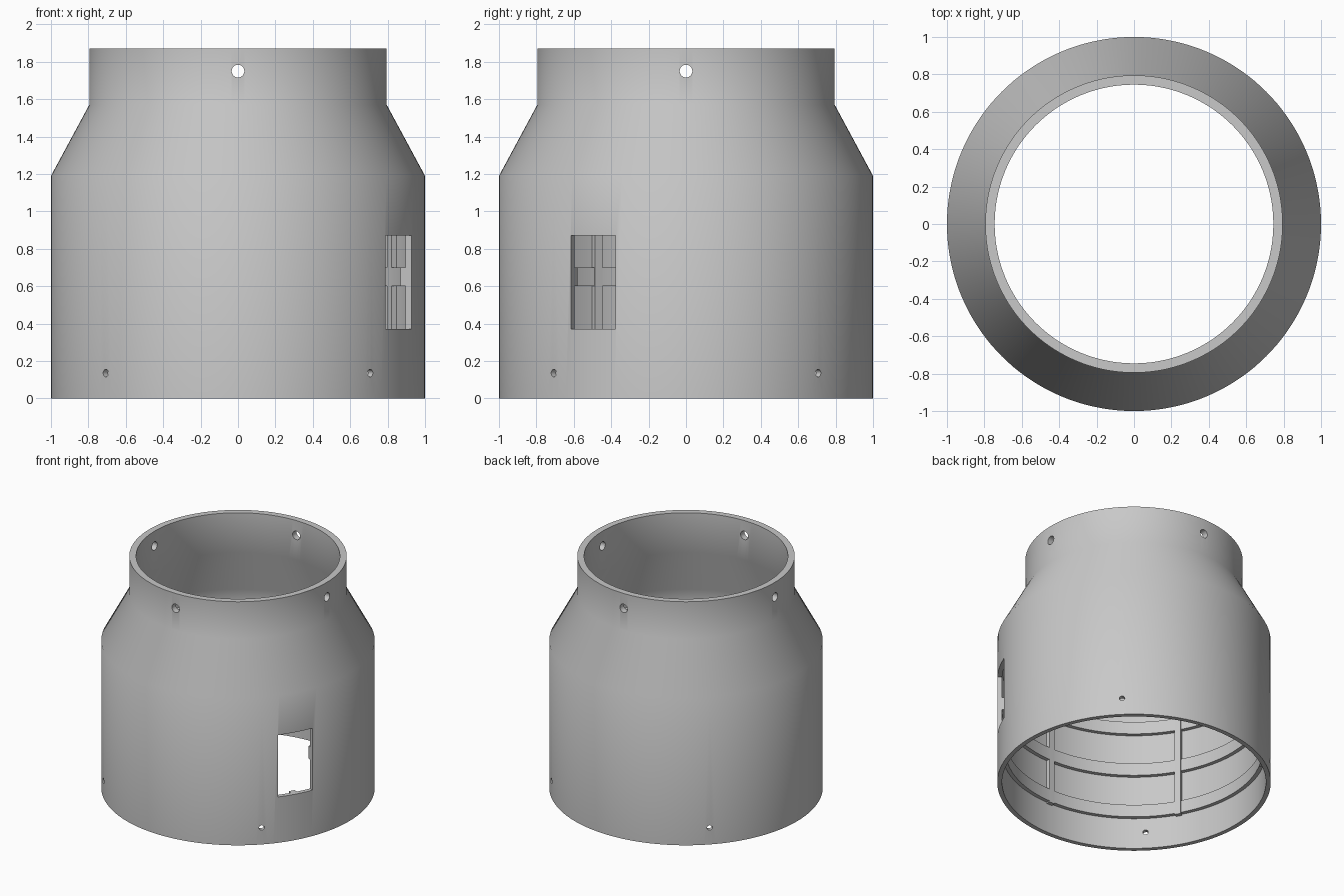
import bpy
import bmesh
from math import radians, pi, cos, sin
from mathutils import Matrix

cube = bpy.data.objects.get("Cube")
if cube:
    bpy.data.objects.remove(cube, do_unlink=True)

SEGMENTS = 144
WALL_R, RIB_R = 0.965, 0.935
RING_BOTTOMS = (0.25, 0.6, 0.95)
RING_HEIGHT = 0.1

grey = bpy.data.materials.new("light grey plastic")
grey.use_nodes = True
colour = (0.58, 0.58, 0.58, 1)
grey.diffuse_color = colour
grey.node_tree.nodes["Principled BSDF"].inputs["Base Color"].default_value = colour


def make_object(name, bm):
    bmesh.ops.recalc_face_normals(bm, faces=bm.faces)
    mesh = bpy.data.meshes.new(name)
    bm.to_mesh(mesh)
    bm.free()
    mesh.materials.append(grey)
    obj = bpy.data.objects.new(name, mesh)
    bpy.context.collection.objects.link(obj)
    return obj


def activate(obj):
    bpy.ops.object.select_all(action='DESELECT')
    obj.select_set(True)
    bpy.context.view_layer.objects.active = obj


def box(name, size, radius, z, angle):
    """Box whose local x points outward at the given angle."""
    bm = bmesh.new()
    matrix = (Matrix.Rotation(angle, 4, 'Z') @ Matrix.Translation((radius, 0, z))
              @ Matrix.Diagonal((*size, 1)))
    bmesh.ops.create_cube(bm, size=1, matrix=matrix)
    return make_object(name, bm)


def hole_cutter(radius, z, angle):
    """Radial rod through one side of the wall."""
    bm = bmesh.new()
    matrix = (Matrix.Rotation(angle, 4, 'Z') @ Matrix.Translation((0.85, 0, z))
              @ Matrix.Rotation(pi / 2, 4, 'Y'))
    bmesh.ops.create_cone(bm, cap_ends=True, segments=24, radius1=radius,
                          radius2=radius, depth=0.5, matrix=matrix)
    return make_object("hole_cutter", bm)


def cut(target, cutter):
    cutter.hide_render = True
    activate(target)
    mod = target.modifiers.new("cut", 'BOOLEAN')
    mod.operation = 'DIFFERENCE'
    mod.solver = 'EXACT'
    mod.object = cutter
    bpy.ops.object.modifier_apply(modifier=mod.name)


# Shell: one closed profile, outside up and inside down, with inner rings
profile = [(1, 0), (1, 1.19), (0.795, 1.57), (0.795, 1.87),
           (0.745, 1.87), (0.745, 1.55), (WALL_R, 1.15)]
for z in reversed(RING_BOTTOMS):
    top = z + RING_HEIGHT
    profile += [(WALL_R, top), (RIB_R, top), (RIB_R, z), (WALL_R, z)]
profile.append((WALL_R, 0))

bm = bmesh.new()
loops = []
for i in range(SEGMENTS):
    a = 2 * pi * i / SEGMENTS
    loops.append([bm.verts.new((r * cos(a), r * sin(a), z)) for r, z in profile])
count = len(profile)
for i in range(SEGMENTS):
    here, there = loops[i], loops[(i + 1) % SEGMENTS]
    for j in range(count):
        k = (j + 1) % count
        bm.faces.new((here[j], there[j], there[k], here[k]))
shell = make_object("shell", bm)

# Upright ribs inside the wall, every sixth of a turn
ribs = [box(f"upright_rib_{n + 1}", (0.045, 0.048, 0.81), RIB_R + 0.02, 0.645,
            radians(30 + 60 * n)) for n in range(6)]

# Window opening, cutting the shell and the rib behind it
window = box("window_cutter", (0.4, 0.275, 0.5), 0.95, 0.62, radians(-30))
cutters = [window]
cut(shell, window)
cut(ribs[5], window)

# Screw holes: four in the collar, four near the base
for n in range(4):
    cutters.append(hole_cutter(0.034, 1.75, n * pi / 2))
    cutters.append(hole_cutter(0.02, 0.135, n * pi / 2 + pi / 4))
for cutter in cutters[1:]:
    cut(shell, cutter)
for cutter in cutters:
    bpy.data.objects.remove(cutter, do_unlink=True)

activate(shell)
bpy.ops.object.shade_smooth_by_angle(angle=radians(30))
